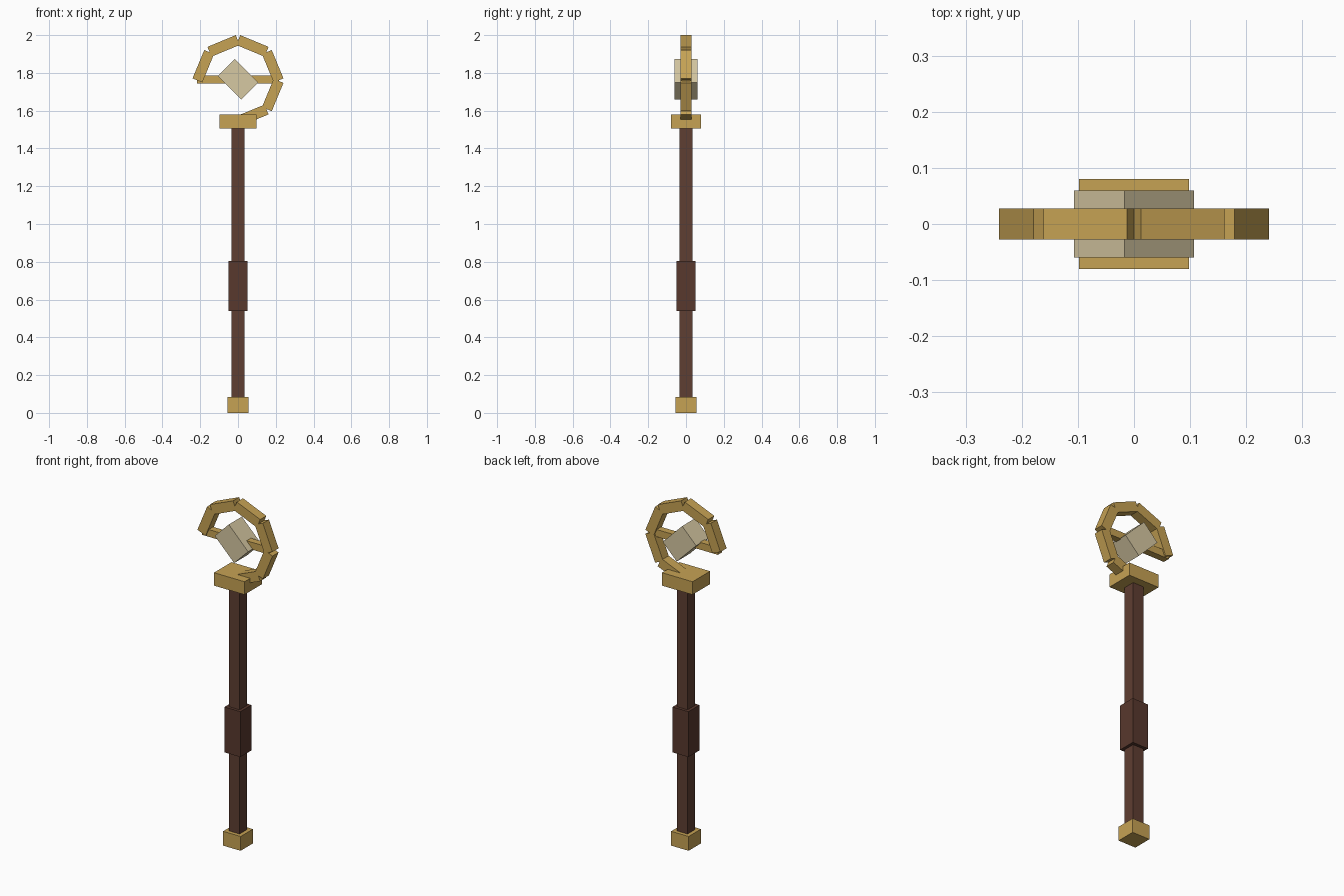
import bpy, bmesh, math
from mathutils import Matrix, Vector

if "Cube" in bpy.data.objects:
    bpy.data.objects.remove(bpy.data.objects["Cube"])


def material(name, rgb):
    """Flat colour from 0-255 display values, stored as linear."""
    m = bpy.data.materials.new(name)
    m.diffuse_color = [((c / 255 + 0.055) / 1.055) ** 2.4 for c in rgb] + [1]
    m.use_nodes = True
    m.node_tree.nodes["Principled BSDF"].inputs["Base Color"].default_value = m.diffuse_color
    return m


GOLD = material("gold", (198, 162, 84))
WOOD = material("dark_wood", (95, 62, 50))
GRIP = material("grip_leather", (88, 56, 45))
CRYSTAL = material("pale_crystal", (214, 200, 162))


def box(name, centre, size, mat, angle=0):
    """Box of the given size, turned by angle about the y axis (x towards z)."""
    bm = bmesh.new()
    bmesh.ops.create_cube(bm, size=1)
    turn = Matrix.Rotation(-angle, 4, 'Y')
    bmesh.ops.transform(bm, verts=bm.verts,
                        matrix=turn @ Matrix.Diagonal((*size, 1)))
    mesh = bpy.data.meshes.new(name)
    bm.to_mesh(mesh)
    bm.free()
    mesh.materials.append(mat)
    obj = bpy.data.objects.new(name, mesh)
    obj.location = Vector(centre)
    bpy.context.collection.objects.link(obj)
    return obj


def column(name, width, depth, bottom, top, mat):
    return box(name, (0, 0, (bottom + top) / 2), (width, depth, top - bottom), mat)


# Staff, from the foot up
column("foot_cap", 0.112, 0.112, 0, 0.083, GOLD)
column("shaft", 0.068, 0.068, 0.06, 1.52, WOOD)
column("grip", 0.102, 0.102, 0.54, 0.803, GRIP)
column("collar", 0.196, 0.16, 1.505, 1.58, GOLD)

# Open hook: six of the eight straight sides of a ring
RING_Z, RADIUS = 1.759, 0.199
for i in range(6):
    a = math.radians(-67.5 + 45 * i)
    box(f"hook_segment_{i + 1}",
        (RADIUS * math.cos(a), 0, RING_Z + RADIUS * math.sin(a)),
        (0.056, 0.056, 0.162), GOLD, a)

# Crossbar through the ring, holding the crystal
box("crossbar", (0, 0, 1.766), (0.436, 0.04, 0.042), GOLD)
box("crystal", (0, 0, 1.766), (0.127, 0.12, 0.176), CRYSTAL, math.radians(45))
